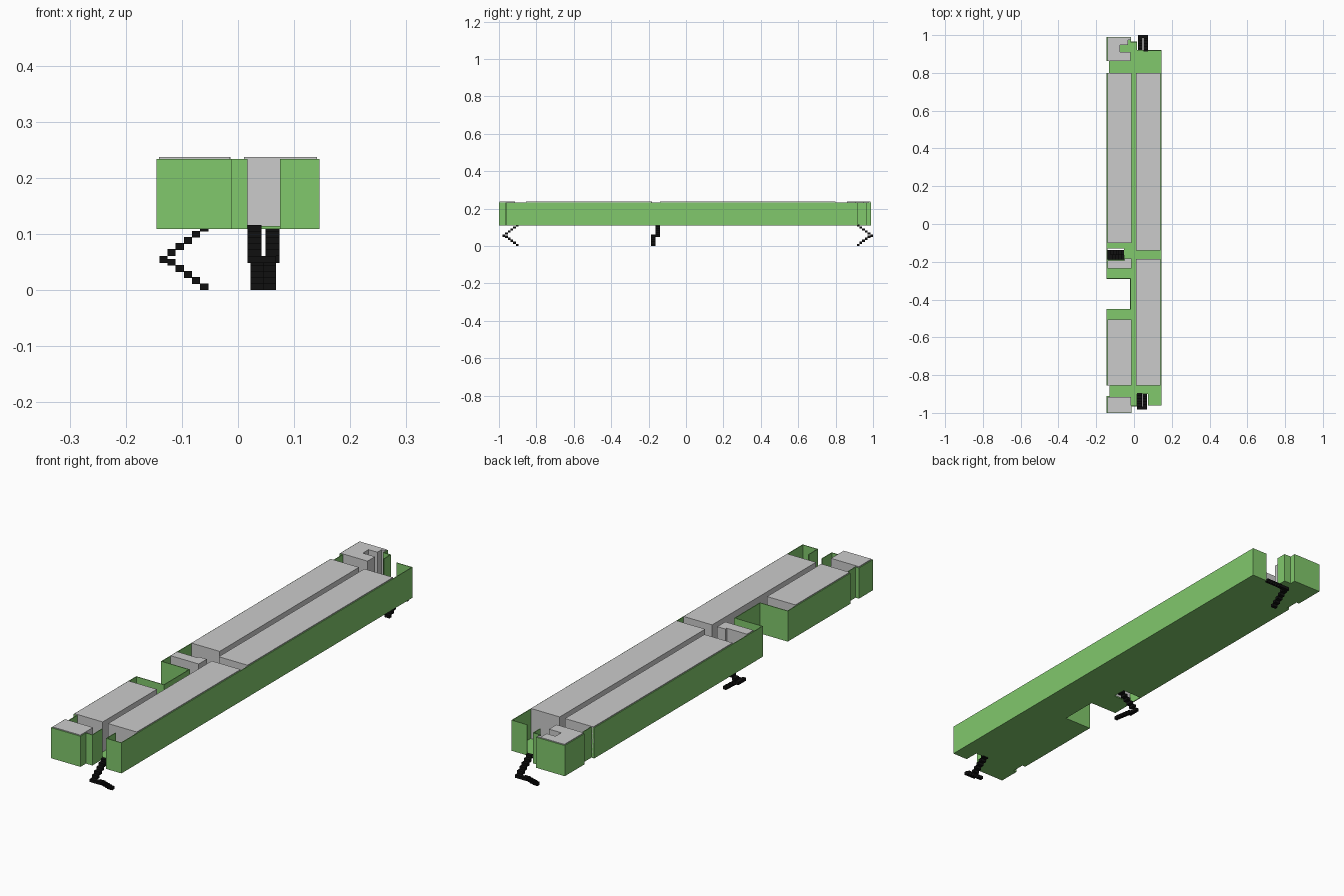
import bpy, bmesh

if "Cube" in bpy.data.objects:
    bpy.data.objects.remove(bpy.data.objects["Cube"])

FLOOR_Z, FLOOR_TOP, WALL_TOP, ROOM_TOP = 0.109, 0.114, 0.234, 0.237


def material(name, color):
    m = bpy.data.materials.new(name)
    m.diffuse_color = color
    m.use_nodes = True
    m.node_tree.nodes["Principled BSDF"].inputs["Base Color"].default_value = m.diffuse_color
    return m


GREEN = material("green", (0.22, 0.58, 0.15, 1))
BLACK = material("black", (0.005, 0.005, 0.005, 1))


def finish(bm, name, mat=None):
    me = bpy.data.meshes.new(name)
    bm.to_mesh(me)
    bm.free()
    ob = bpy.data.objects.new(name, me)
    bpy.context.collection.objects.link(ob)
    if mat:
        me.materials.append(mat)
    return ob


def prism(name, pts, z0, z1, mat=None):
    """Extrude a plan outline between two heights."""
    bm = bmesh.new()
    face = bm.faces.new([bm.verts.new((x, y, z0)) for x, y in pts])
    top = bmesh.ops.extrude_face_region(bm, geom=[face])["geom"]
    bmesh.ops.translate(bm, vec=(0, 0, z1 - z0),
                        verts=[v for v in top if isinstance(v, bmesh.types.BMVert)])
    bmesh.ops.recalc_face_normals(bm, faces=bm.faces)
    return finish(bm, name, mat)


def rect(x0, x1, y0, y1):
    return [(x0, y0), (x1, y0), (x1, y1), (x0, y1)]


def wall(name, path):
    """Thin upright wall along an anticlockwise plan path."""
    bm = bmesh.new()
    cols = [(bm.verts.new((x, y, FLOOR_Z)), bm.verts.new((x, y, WALL_TOP))) for x, y in path]
    for a, b in zip(cols, cols[1:]):
        bm.faces.new((a[0], b[0], b[1], a[1]))
    ob = finish(bm, name, GREEN)
    mod = ob.modifiers.new("thickness", 'SOLIDIFY')
    mod.thickness = 0.003
    mod.offset = -1
    mod.use_even_offset = True


# Outer walls, open at the doorway on each end
right_path = [(.075, -.9), (.075, -.96), (.145, -.96), (.145, .92), (.075, .92)]
left_path = [(.017, .92), (.017, .965), (-.015, .965), (-.015, .99), (-.145, .99),
             (-.145, .862), (-.132, .862), (-.132, .8), (-.145, .8),
             (-.145, -.29), (-.02, -.29), (-.02, -.45), (-.145, -.45),
             (-.145, -.855), (-.13, -.855), (-.13, -.91), (-.145, -.91),
             (-.145, -1), (-.012, -1), (-.012, -.965), (.017, -.965), (.017, -.9)]
wall("right_wall", right_path)
wall("left_wall", left_path)

# Floor slab with the middle stairwell cut out
floor = prism("floor", right_path + left_path, FLOOR_Z, FLOOR_TOP, GREEN)
cutter = prism("stairwell_cutter", rect(-.141, -.054, -.187, -.13), .09, .13)
cutter.hide_render = True
cutter.hide_viewport = True
cut = floor.modifiers.new("stairwell", 'BOOLEAN')
cut.operation = 'DIFFERENCE'
cut.object = cutter

# Room blocks either side of the corridor
rooms = {
    "right_room_back": rect(.011, .141, -.14, .80),
    "right_room_front": rect(.011, .141, -.855, -.185),
    "left_room_back": rect(-.141, -.013, -.10, .80),
    "left_room_front": rect(-.141, -.013, -.855, -.505),
    "end_room_front": rect(-.141, -.015, -.997, -.915),
    "middle_room": [(-.141, -.235), (-.013, -.235), (-.013, -.183), (-.05, -.183),
                    (-.05, -.192), (-.141, -.192)],
    "end_room_back": [(-.141, .862), (-.018, .862), (-.018, .91), (-.073, .91),
                      (-.073, .947), (-.033, .947), (-.033, .975), (-.018, .975),
                      (-.018, .987), (-.141, .987)],
}
for name, pts in rooms.items():
    prism(name, pts, FLOOR_TOP, ROOM_TOP)


def stairs(name, origin, out, upper, lower):
    """Half-turn stairs: out = unit direction; upper/lower = spans across it."""
    run, rise, n = .0145, .0109, 5
    bm = bmesh.new()

    def step(k, span, z):
        a, b = k * run, (k + 1) * run
        corners = []
        for along in (a, b):
            for across in span:
                x = origin[0] + out[0] * along + (across if out[0] == 0 else 0)
                y = origin[1] + out[1] * along + (across if out[1] == 0 else 0)
                corners.append((x, y))
        xs, ys = [c[0] for c in corners], [c[1] for c in corners]
        cube = bmesh.ops.create_cube(bm, size=1)["verts"]
        bmesh.ops.scale(bm, vec=(max(xs) - min(xs), max(ys) - min(ys), .0122), verts=cube)
        bmesh.ops.translate(bm, vec=(sum(xs) / 4, sum(ys) / 4, z + .0061), verts=cube)

    for k in range(n):
        step(k, lower, k * rise)
        step(k, upper, FLOOR_Z - .0061 - k * rise + .0015)
    both = upper + lower
    step(n, (min(both), max(both)), .0485)
    finish(bm, name, BLACK)


# Stairs hanging below the floor
stairs("front_stairs", (0, -.895), (0, -1), (.017, .042), (.0445, .068))
stairs("back_stairs", (0, .913), (0, 1), (.049, .074), (.022, .0455))
stairs("middle_stairs", (-.053, 0), (-1, 0), (-.163, -.138), (-.187, -.163))
